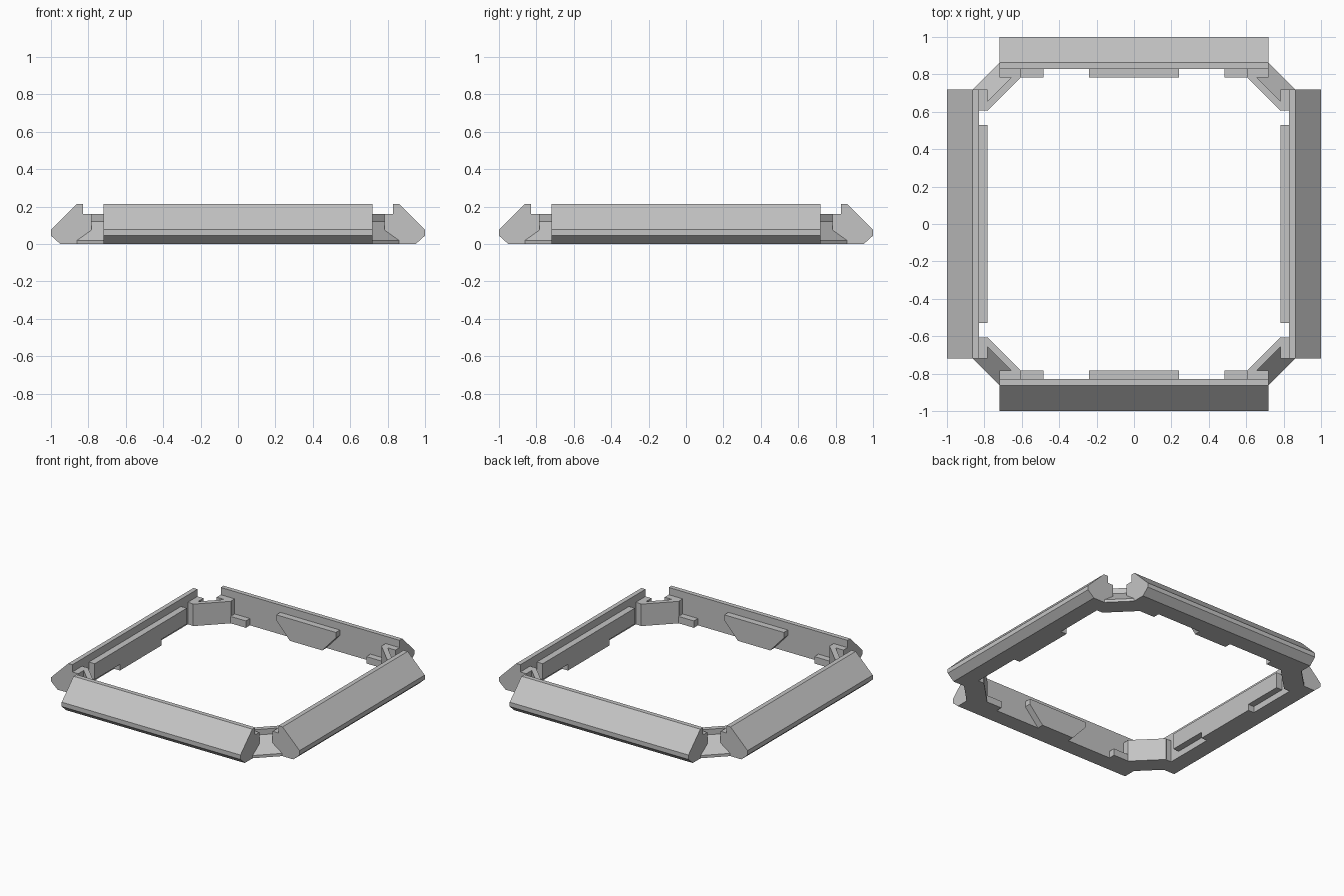
import bpy, bmesh
from math import pi, sqrt
from mathutils import Matrix, Vector

cube = bpy.data.objects.get("Cube")
if cube:
    bpy.data.objects.remove(cube)

grey = bpy.data.materials.new("plain grey")
grey.use_nodes = True
colour = (0.55, 0.55, 0.55, 1)
grey.diffuse_color = colour
grey.node_tree.nodes["Principled BSDF"].inputs["Base Color"].default_value = colour


def loft(name, start, end, angle):
    """Solid between two matching outlines, turned about z."""
    bm = bmesh.new()
    a = [bm.verts.new(p) for p in start]
    b = [bm.verts.new(p) for p in end]
    bm.faces.new(a)
    bm.faces.new(b[::-1])
    for i in range(len(a)):
        j = (i + 1) % len(a)
        bm.faces.new((a[i], b[i], b[j], a[j]))
    bmesh.ops.recalc_face_normals(bm, faces=bm.faces)
    bmesh.ops.rotate(bm, verts=bm.verts, cent=(0, 0, 0),
                     matrix=Matrix.Rotation(angle, 3, 'Z'))
    mesh = bpy.data.meshes.new(name)
    bm.to_mesh(mesh)
    bm.free()
    mesh.materials.append(grey)
    ob = bpy.data.objects.new(name, mesh)
    bpy.context.collection.objects.link(ob)
    return ob


def block(name, outline, angle, front=-0.835, inner=-0.783):
    """Plate on a rail's inner wall, from an (x, z) outline."""
    loft(name, [(x, front, z) for x, z in outline],
         [(x, inner, z) for x, z in outline], angle)


def rect(x0, x1, z0, z1):
    return [(x0, z0), (x1, z0), (x1, z1), (x0, z1)]


HALF = 0.72
TOP = 0.16
rail = [(0.95, 0), (1, 0.045), (1, 0.077), (0.863, 0.213), (0.83, 0.213), (0.83, 0)]
# brace section: distance along x+y, height, half length
brace = [(1.58, 0, 0.14), (1.58, 0.02, 0.14), (1.44, 0.12, 0.2),
         (1.44, TOP, 0.2), (1.39, TOP, 0.18), (1.39, 0, 0.18)]
wedge = [(-0.13, 0), (0.13, 0), (0.24, 0.12), (0.24, TOP), (-0.24, TOP), (-0.24, 0.12)]

names = ["front", "left", "back", "right"]
for i, side in enumerate(names):
    angle = i * pi / 2
    # outer rail
    loft(side + "_rail", [(-HALF, -r, z) for r, z in rail],
         [(HALF, -r, z) for r, z in rail], angle)

    # blocks where the braces meet the rail
    for s, end in ((-1, "a"), (1, "b")):
        block(f"{side}_end_block_{end}", rect(s * 0.608, s * HALF, 0, TOP), angle)

    # inner tabs alternate between the two kinds of side
    if side in ("front", "back"):
        block(side + "_wedge_tab", wedge, angle)
        for s, end in ((-1, "a"), (1, "b")):
            block(f"{side}_low_tab_{end}", rect(s * 0.485, s * 0.608, 0, 0.05), angle)
    else:
        block(side + "_long_tab", rect(-0.53, 0.53, 0.045, TOP), angle)
        block(side + "_lower_tab", rect(-0.24, 0.24, 0, 0.045), angle)

    # diagonal corner brace
    loft(side + "_corner_brace",
         [(-t / sqrt(2), -s / sqrt(2), z) for s, z, t in brace],
         [(t / sqrt(2), -s / sqrt(2), z) for s, z, t in brace], angle + pi / 4)
